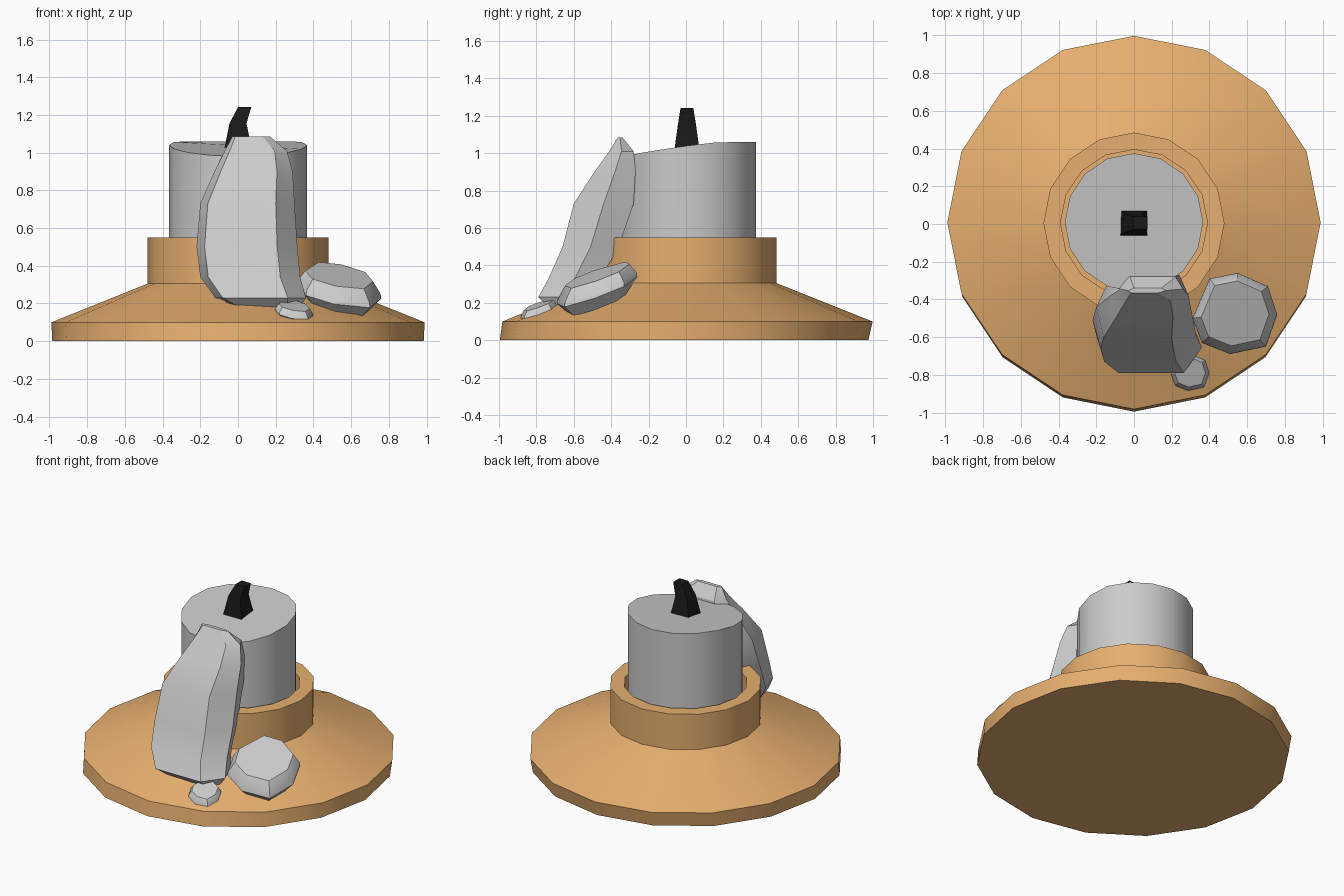
import bpy, bmesh
from math import sin, cos, pi, radians

if "Cube" in bpy.data.objects:
    bpy.data.objects.remove(bpy.data.objects["Cube"])

def paint(name, rgb):
    m = bpy.data.materials.new(name)
    m.diffuse_color = (*rgb, 1)
    m.use_nodes = True
    m.node_tree.nodes["Principled BSDF"].inputs["Base Color"].default_value = m.diffuse_color
    return m

def loft(name, rings, mat=None):
    """Skin equal-length rings of points, cap both ends, smooth with sharp edges."""
    bm = bmesh.new()
    rows = [[bm.verts.new(p) for p in ring] for ring in rings]
    n = len(rows[0])
    for a, b in zip(rows, rows[1:]):
        for i in range(n):
            j = (i + 1) % n
            bm.faces.new((a[i], a[j], b[j], b[i]))
    bm.faces.new(rows[0][::-1])
    bm.faces.new(rows[-1])
    bmesh.ops.recalc_face_normals(bm, faces=bm.faces)
    me = bpy.data.meshes.new(name)
    bm.to_mesh(me)
    bm.free()
    ob = bpy.data.objects.new(name, me)
    bpy.context.collection.objects.link(ob)
    if mat:
        me.materials.append(mat)
    bpy.ops.object.select_all(action='DESELECT')
    ob.select_set(True)
    bpy.context.view_layer.objects.active = ob
    bpy.ops.object.shade_smooth_by_angle(angle=radians(30))
    return ob

def circle(r, z, cy=0.0, n=16):
    return [(r * cos(2 * pi * i / n), cy + r * sin(2 * pi * i / n), z) for i in range(n)]

# Dish with a raised collar and a recess for the candle
loft("dish", [circle(0.985, 0, -0.01), circle(0.99, 0.1, 0.008),
              circle(0.48, 0.305, 0.005), circle(0.48, 0.55, 0.005),
              circle(0.39, 0.55, 0.005), circle(0.39, 0.4, 0.005)],
     paint("tan", (0.8, 0.43, 0.16)))

# Candle whose top sags toward the front
def sag(y):
    return 1.06 - 0.08 * (max(0, 0.2 - y) / 0.56) ** 1.3

top = [(x, y, sag(y)) for x, y, _ in circle(0.367, 1, 0.008)]
loft("candle", [circle(0.367, 0.39, 0.008), top])

# Bent, tapering wick: x centre, half width, half depth, z
def square(cx, hx, hy, z):
    return [(cx + sx * hx, 0.005 + sy * hy, z)
            for sx, sy in ((-1, -1), (1, -1), (1, 1), (-1, 1))]

loft("wick", [square(0, 0.074, 0.068, 1.01), square(0, 0.045, 0.048, 1.155),
              square(0.036, 0.035, 0.034, 1.243)], paint("black", (0.01, 0.01, 0.01)))

# Tall slab leaning on the candle: z, left, right, front y, back y
slab_rows = [(0.18, -0.02, 0.33, -0.74, -0.62),
             (0.23, -0.12, 0.36, -0.79, -0.52),
             (0.34, -0.20, 0.33, -0.73, -0.45),
             (0.50, -0.22, 0.315, -0.66, -0.36),
             (0.73, -0.20, 0.30, -0.60, -0.28),
             (0.90, -0.125, 0.29, -0.49, -0.27),
             (1.01, -0.07, 0.26, -0.41, -0.28),
             (1.085, -0.03, 0.17, -0.365, -0.34)]

def slab_section(z, l, r, f, b):
    w = r - l
    m = f + 0.5 * (b - f)
    return [(l + 0.08 * w, f, z), (r - 0.2 * w, f, z), (r, m, z),
            (r - 0.12 * w, b, z), (l + 0.15 * w, b, z), (l, m, z)]

loft("leaning_slab", [slab_section(*row) for row in slab_rows])

# Flat stones lying on the slope of the dish
outline = [(-0.14, 0.18), (0.01, 0.21), (0.17, 0.14), (0.22, -0.01),
           (0.16, -0.18), (-0.03, -0.22), (-0.18, -0.16), (-0.23, -0.03)]

def stone(name, cx, cy, cz, size):
    rings = []
    for scale, lift in ((0.72, -0.085), (1, -0.012), (0.98, 0.012), (0.8, 0.07)):
        rings.append([(cx + size * scale * x, cy + size * scale * y,
                       cz + size * (lift + scale * (0.35 * y - 0.17 * x)))
                      for x, y in outline])
    loft(name, rings)

stone("large_stone", 0.54, -0.47, 0.28, 1.0)
stone("small_stone", 0.30, -0.785, 0.158, 0.45)
